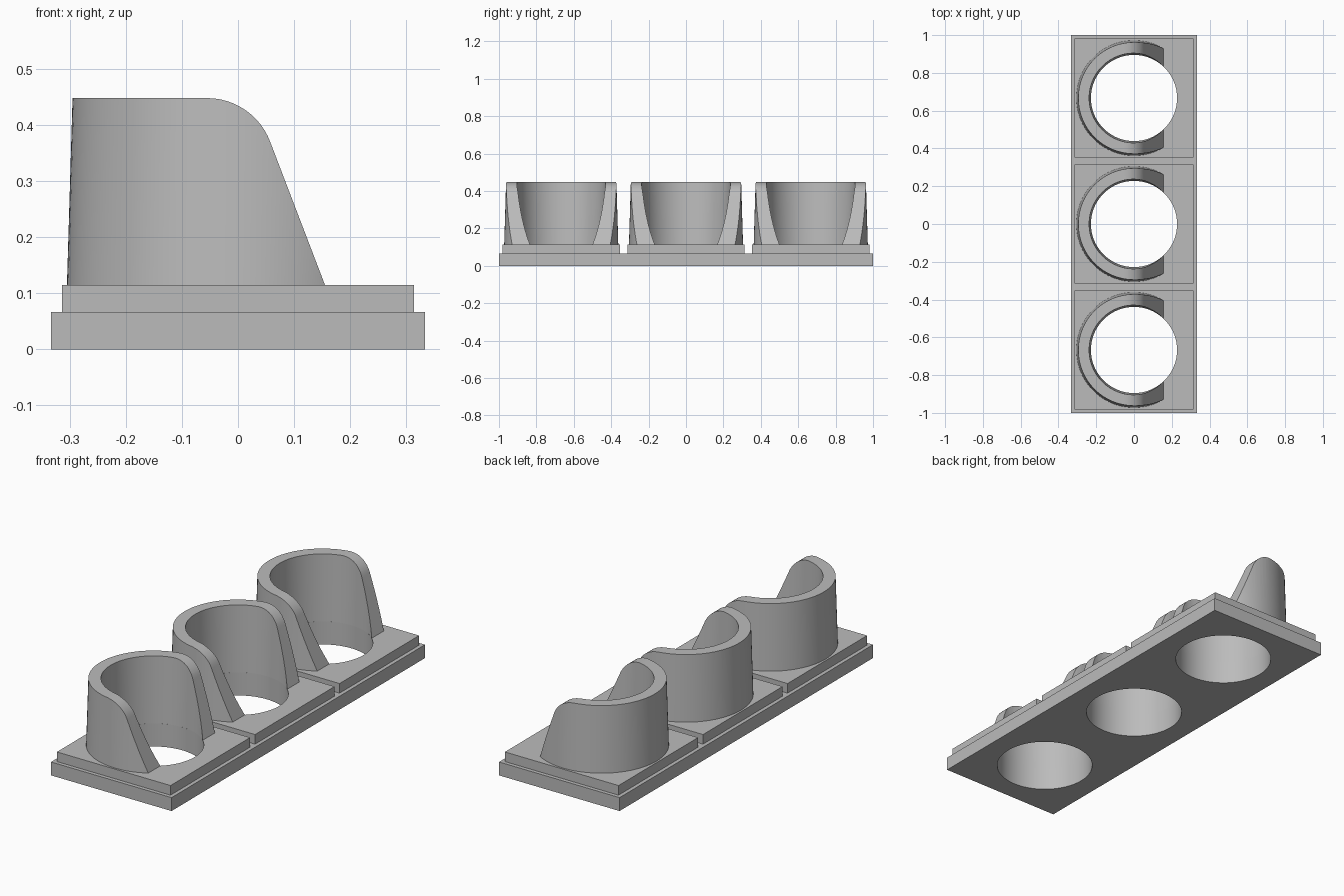
import bpy, bmesh
from math import cos, sin, radians

if "Cube" in bpy.data.objects:
    bpy.data.objects.remove(bpy.data.objects["Cube"], do_unlink=True)

GREY = (0.5, 0.5, 0.5, 1)
grey = bpy.data.materials.new("plain grey")
grey.use_nodes = True
grey.diffuse_color = GREY
grey.node_tree.nodes["Principled BSDF"].inputs["Base Color"].default_value = GREY

BASE_TOP, PLATE_TOP, CUP_TOP = 0.067, 0.115, 0.448
HOLE = 0.228
SPACING = 0.667


def make(name, bm):
    bmesh.ops.recalc_face_normals(bm, faces=bm.faces[:])
    mesh = bpy.data.meshes.new(name)
    bm.to_mesh(mesh)
    bm.free()
    mesh.materials.append(grey)
    ob = bpy.data.objects.new(name, mesh)
    bpy.context.collection.objects.link(ob)
    return ob


def box(name, hx, hy, z0, z1, y=0):
    bm = bmesh.new()
    bmesh.ops.create_cube(bm, size=1)
    for v in bm.verts:
        v.co = (v.co.x * 2 * hx, v.co.y * 2 * hy + y, z0 + (v.co.z + 0.5) * (z1 - z0))
    return make(name, bm)


def cone(name, r0, r1, z0, z1, y=0):
    bm = bmesh.new()
    bmesh.ops.create_cone(bm, cap_ends=True, segments=96, radius1=r0, radius2=r1, depth=z1 - z0)
    bmesh.ops.translate(bm, verts=bm.verts[:], vec=(0, y, (z0 + z1) / 2))
    return make(name, bm)


def prism(name, profile, half, y=0):
    # Extrude an x-z outline along y
    bm = bmesh.new()
    face = bm.faces.new([bm.verts.new((x, y - half, z)) for x, z in profile])
    out = bmesh.ops.extrude_face_region(bm, geom=[face])
    moved = [g for g in out["geom"] if isinstance(g, bmesh.types.BMVert)]
    bmesh.ops.translate(bm, verts=moved, vec=(0, 2 * half, 0))
    return make(name, bm)


def combine(ob, cutter, operation):
    mod = ob.modifiers.new("cut", 'BOOLEAN')
    mod.object, mod.operation, mod.solver = cutter, operation, 'EXACT'
    graph = bpy.context.evaluated_depsgraph_get()
    mesh = bpy.data.meshes.new_from_object(ob.evaluated_get(graph))
    ob.modifiers.clear()
    ob.data = mesh
    bpy.data.objects.remove(cutter, do_unlink=True)


# Side outline of a cup: flat top, rounded shoulder, sloping front edge
outline = [(-0.4, PLATE_TOP), (0.155, PLATE_TOP)]
for i in range(13):
    a = radians(20.4 + (90 - 20.4) * i / 12)
    outline.append((-0.055 + 0.12 * cos(a), CUP_TOP - 0.12 + 0.12 * sin(a)))
outline.append((-0.4, CUP_TOP))

parts = []
base = box("base_slab", 0.333, 1.0, 0, BASE_TOP)
parts.append(base)

for label, y in (("front", -SPACING), ("middle", 0), ("back", SPACING)):
    # Round opening through the slab
    combine(base, cone("hole", HOLE, HOLE, -0.1, 0.2, y), 'DIFFERENCE')
    # Raised square plate
    plate = box(label + "_plate", 0.314, 0.314, BASE_TOP, PLATE_TOP, y)
    combine(plate, cone("hole", HOLE, HOLE, 0, 0.2, y), 'DIFFERENCE')
    # Tapered open-sided cup wall
    cup = cone(label + "_cup_wall", 0.305, 0.295, PLATE_TOP, CUP_TOP, y)
    combine(cup, cone("bore", HOLE, 0.238, PLATE_TOP - 0.01, CUP_TOP + 0.01, y), 'DIFFERENCE')
    combine(cup, prism("outline", outline, 0.4, y), 'INTERSECT')
    parts += [plate, cup]

# Smooth the round walls, keep the rims crisp
bpy.ops.object.select_all(action='DESELECT')
for ob in parts:
    ob.select_set(True)
bpy.context.view_layer.objects.active = base
bpy.ops.object.shade_smooth_by_angle(angle=radians(30))
